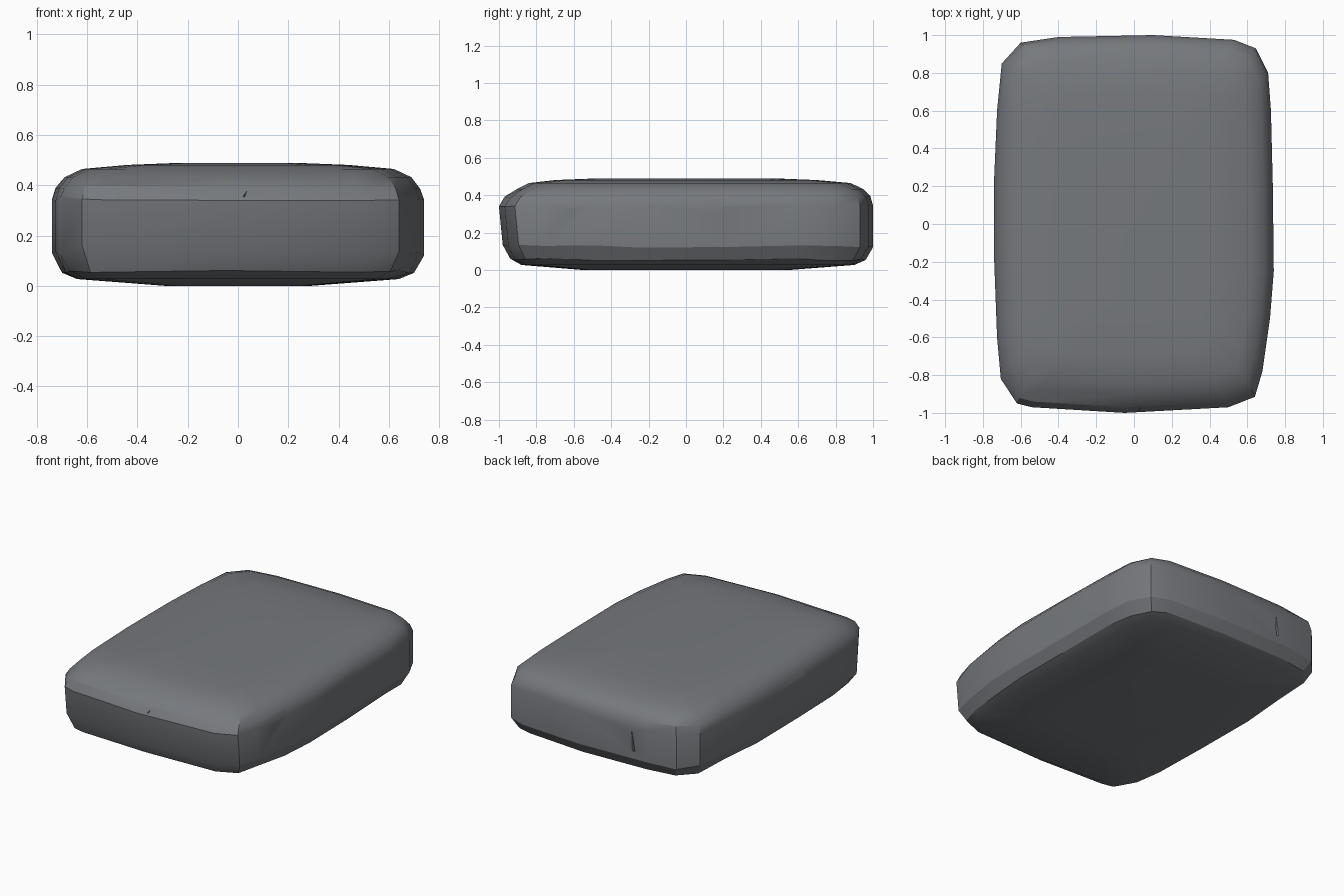
import bpy, bmesh, math, random
from mathutils import Vector, Matrix

random.seed(4)
cube = bpy.data.objects.get("Cube")
if cube:
    bpy.data.objects.remove(cube, do_unlink=True)

grey = bpy.data.materials.new("slate grey")
grey.use_nodes = True
colour = (0.18, 0.19, 0.205, 1)
grey.diffuse_color = colour
bsdf = next(n for n in grey.node_tree.nodes if n.type == 'BSDF_PRINCIPLED')
bsdf.inputs["Base Color"].default_value = colour

# Plan outline of the slab, counter-clockwise
outline = [(.74, -.25), (.735, .2), (.725, .6), (.71, .8), (.645, .93), (.53, .975),
           (.1, 1), (-.4, .99), (-.6, .96), (-.7, .85), (-.725, .6), (-.74, .25),
           (-.74, -.2), (-.725, -.6), (-.705, -.82), (-.62, -.95), (-.54, -.97),
           (-.05, -1), (.5, -.97), (.64, -.915), (.68, -.78), (.72, -.5)]

# Layers from the underside up: inset, height, extra inset at the front
layers = [(.45, .003, 0), (.1, .03, .02), (.04, .06, .02), (0, .13, .02),
          (0, .35, 0), (.015, .395, .015), (.05, .435, .045), (.12, .468, .04),
          (.3, .484, 0), (.5, .492, 0)]


def finish(name, bm):
    bmesh.ops.recalc_face_normals(bm, faces=bm.faces)
    mesh = bpy.data.meshes.new(name)
    bm.to_mesh(mesh)
    bm.free()
    mesh.materials.append(grey)
    obj = bpy.data.objects.new(name, mesh)
    bpy.context.collection.objects.link(obj)
    return obj


# Stone slab: loft the outline through the layers
bm = bmesh.new()
rings = []
for i, (inset, z, front) in enumerate(layers):
    rough = .008 if 1 < i < 6 else 0
    ring = []
    for x, y in outline:
        px = x * (1 - inset / .74)
        py = y * (1 - inset) + (front if y < -.7 else 0)
        dz = random.uniform(-rough, rough)
        if y < -.9 and i == 3:
            dz += .06 * max(0, -x)      # chipped lower front corner
        ring.append(bm.verts.new((px, py, z + dz)))
    rings.append(ring)
n = len(outline)
for low, high in zip(rings, rings[1:]):
    for k in range(n):
        m = (k + 1) % n
        bm.faces.new((low[k], low[m], high[m], high[k]))
bm.faces.new(rings[0][::-1])
bm.faces.new(rings[-1])
low = min(v.co.z for v in bm.verts)
bmesh.ops.translate(bm, verts=bm.verts, vec=(0, 0, -low))
slab = finish("stone_slab", bm)


# Shallow hairline cracks cut into the sides
def crack(place, turn, tilt, length, width=.012, depth=.03):
    bm = bmesh.new()
    bmesh.ops.create_cone(bm, segments=4, radius1=1, radius2=1, depth=2, cap_ends=True)
    bmesh.ops.scale(bm, verts=bm.verts, vec=(width / 2, depth, length / 2))
    for v in bm.verts:
        if v.co.z > 0:
            v.co.x *= .2
    spin = Matrix.Rotation(turn, 4, 'Z') @ Matrix.Rotation(tilt, 4, 'Y')
    bm.transform(Matrix.Translation(Vector(place)) @ spin)
    cutter = finish("crack_cutter", bm)
    cutter.hide_render = True
    cutter.hide_viewport = True
    cut = slab.modifiers.new("crack", 'BOOLEAN')
    cut.operation = 'DIFFERENCE'
    cut.solver = 'EXACT'
    cut.object = cutter


side = math.pi / 2
crack((.04, -1, .385), 0, .5, .07)
crack((.735, -.54, .36), side, .9, .13, .02)
crack((.74, .2, .33), side, -.2, .09)
crack((-.735, -.2, .3), side, .1, .09)
crack((-.3, .995, .24), 0, .1, .13, .02)

# Bake the cuts and remove the helpers
graph = bpy.context.evaluated_depsgraph_get()
graph.update()
baked = bpy.data.meshes.new_from_object(slab.evaluated_get(graph))
slab.modifiers.clear()
slab.data = baked
for obj in [o for o in bpy.data.objects if o.name.startswith("crack_cutter")]:
    bpy.data.objects.remove(obj, do_unlink=True)

# Smooth shading with crisp worn corners
bpy.ops.object.select_all(action='DESELECT')
slab.select_set(True)
bpy.context.view_layer.objects.active = slab
bpy.ops.object.shade_smooth_by_angle(angle=math.radians(28))
